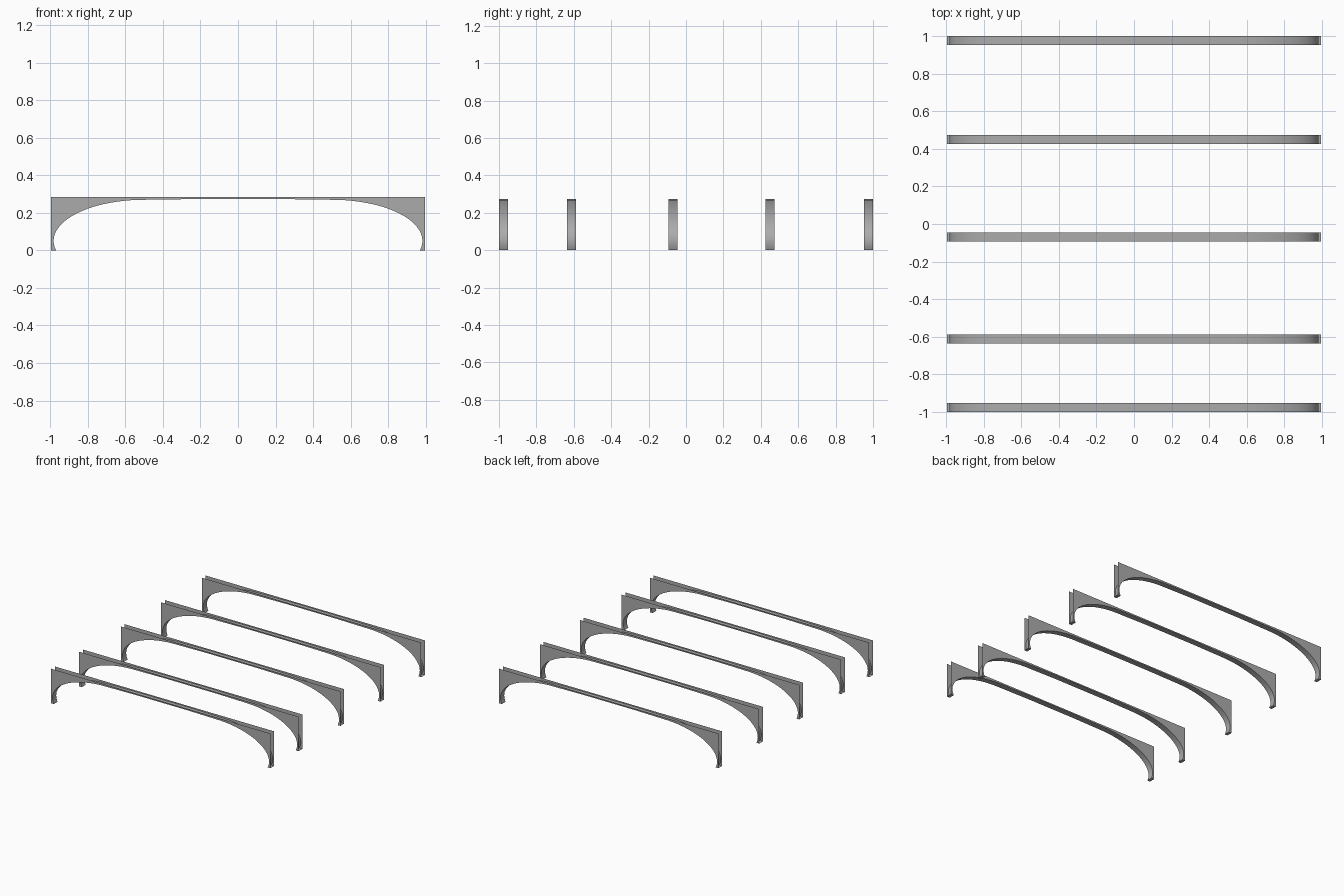
import bpy, bmesh
from math import cos, sin, asin, pi

if "Cube" in bpy.data.objects:
    bpy.data.objects.remove(bpy.data.objects["Cube"])

HALF, TOP, THICK = 0.995, 0.283, 0.048        # half span, height, rib depth
CX, CZ, RX, RZ = 0.50, 0.05, 0.482, 0.219     # elliptical haunch of the arch
RIB_Y = [-0.976, -0.6125, -0.07, 0.449, 0.976]
STEPS = 24

# dark grey paint
grey = bpy.data.materials.new("dark_grey")
grey.diffuse_color = (0.41, 0.41, 0.41, 1)
grey.use_nodes = True
grey.node_tree.nodes["Principled BSDF"].inputs["Base Color"].default_value = grey.diffuse_color


def soffit_curve():
    """Underside of the arch from left foot to right foot."""
    start = -asin(CZ / RZ)
    left = []
    for i in range(STEPS + 1):
        a = start + (pi / 2 - start) * i / STEPS
        left.append((-CX - RX * cos(a), CZ + RZ * sin(a)))
    middle = [(-0.22, 0.273), (0.22, 0.273)]
    return left + middle + [(-x, z) for x, z in reversed(left)]


def make_rib(name, y):
    bm = bmesh.new()
    curve = soffit_curve()
    n = len(curve)
    outline = curve + [(HALF, 0), (HALF, TOP), (-HALF, TOP), (-HALF, 0)]
    front = [bm.verts.new((x, y - THICK / 2, z)) for x, z in outline]
    back = [bm.verts.new((x, y + THICK / 2, z)) for x, z in outline]
    # front and back cheek plates
    bm.faces.new(front[::-1])
    bm.faces.new(back)
    # curved soffit and foot undersides; top and ends stay open
    total = len(outline)
    for i in list(range(n)) + [total - 1]:
        j = (i + 1) % total
        bm.faces.new((front[i], front[j], back[j], back[i]))
    bmesh.ops.recalc_face_normals(bm, faces=bm.faces)
    mesh = bpy.data.meshes.new(name)
    bm.to_mesh(mesh)
    bm.free()
    mesh.materials.append(grey)
    obj = bpy.data.objects.new(name, mesh)
    bpy.context.collection.objects.link(obj)
    return obj


# row of arched ribs
ribs = [make_rib(f"arch_rib_{i + 1}", y) for i, y in enumerate(RIB_Y)]
for rib in ribs:
    rib.select_set(True)
bpy.context.view_layer.objects.active = ribs[0]
bpy.ops.object.shade_smooth_by_angle(angle=pi / 6)
